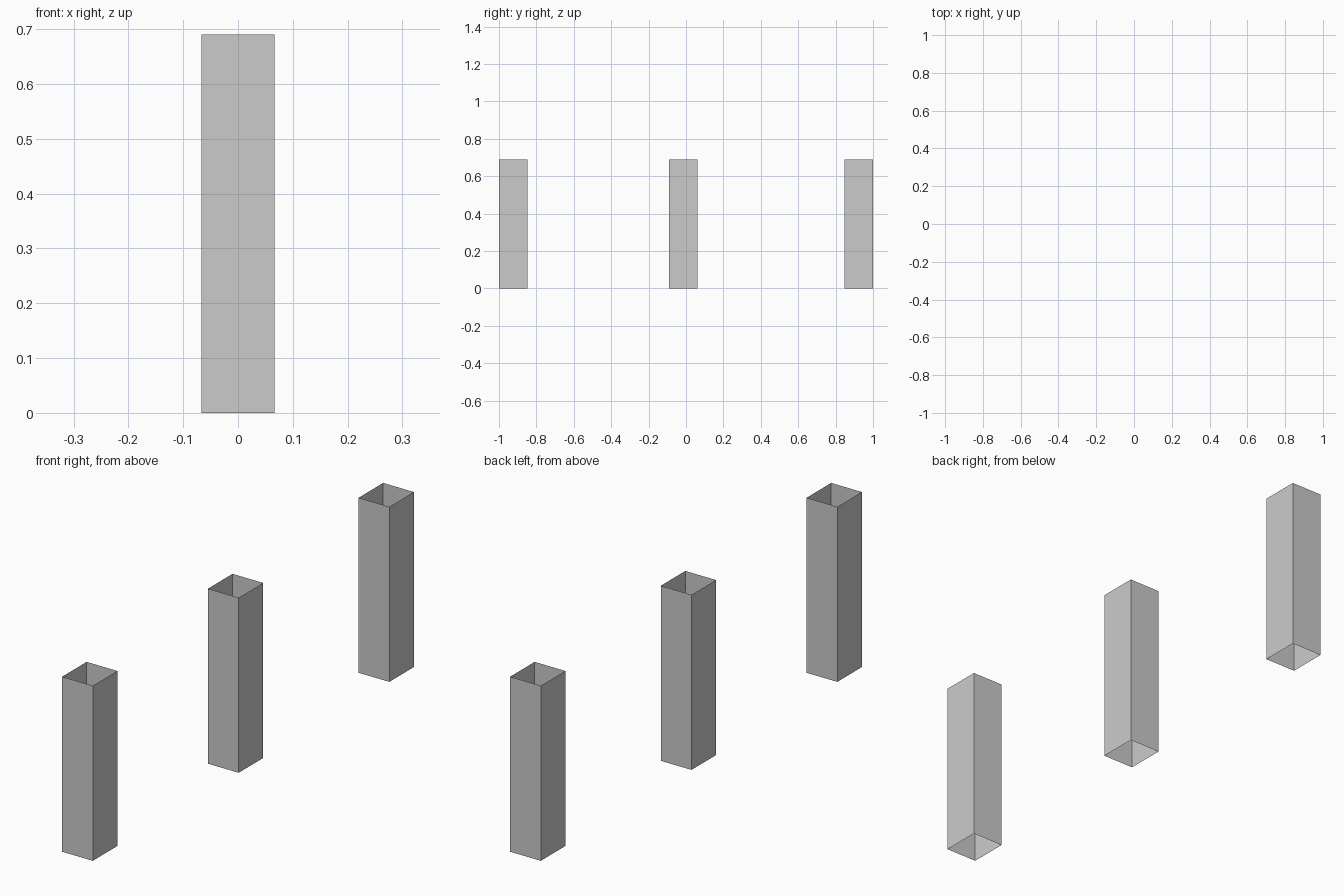
import bpy
import bmesh

if "Cube" in bpy.data.objects:
    bpy.data.objects.remove(bpy.data.objects["Cube"])

WIDTH, DEPTH, HEIGHT = 0.134, 0.153, 0.69


def open_post(name, y):
    """Thin-walled rectangular sleeve, open at top and bottom."""
    bm = bmesh.new()
    bmesh.ops.create_cube(bm, size=1)
    caps = [f for f in bm.faces if abs(f.normal.z) > 0.5]
    bmesh.ops.delete(bm, geom=caps, context='FACES_ONLY')
    bmesh.ops.scale(bm, vec=(WIDTH, DEPTH, HEIGHT), verts=bm.verts)
    bmesh.ops.translate(bm, vec=(0, 0, HEIGHT / 2), verts=bm.verts)
    mesh = bpy.data.meshes.new(name)
    bm.to_mesh(mesh)
    bm.free()
    obj = bpy.data.objects.new(name, mesh)
    obj.location.y = y
    bpy.context.collection.objects.link(obj)


# Row of three posts, the middle one slightly nearer the front
end = 1 - DEPTH / 2
for name, y in (("front_post", -end), ("middle_post", -0.015), ("back_post", end)):
    open_post(name, y)
